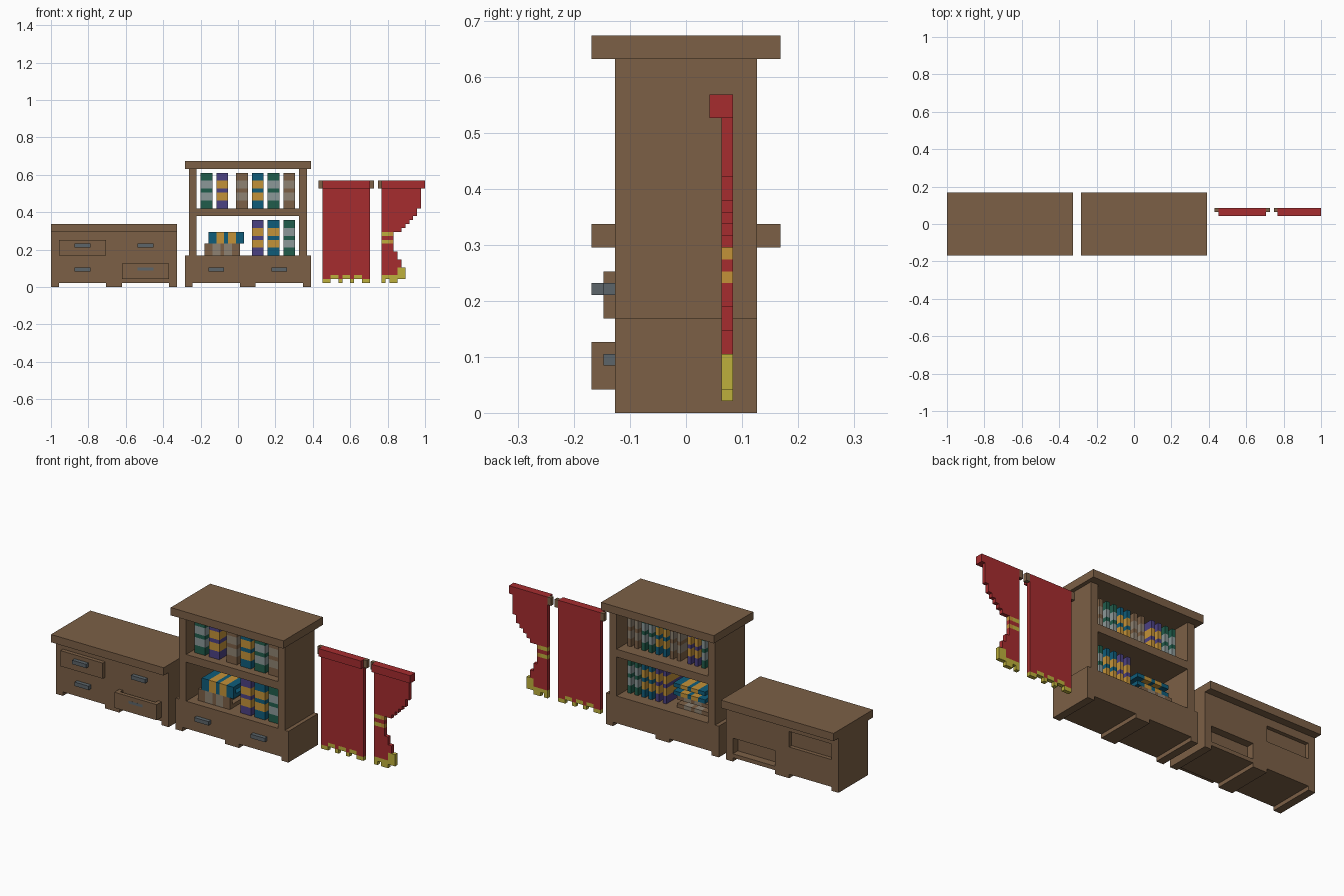
import bpy
import bmesh

default_cube = bpy.data.objects.get("Cube")
if default_cube:
    bpy.data.objects.remove(default_cube, do_unlink=True)

UNIT = 2 / 95      # one grid block
CENTRE = 47.5      # half the row length in blocks


def linear(channel):
    c = channel / 255
    return c / 12.92 if c <= 0.04045 else ((c + 0.055) / 1.055) ** 2.4


def make_material(name, rgb):
    colour = [linear(c) for c in rgb] + [1]
    material = bpy.data.materials.new(name)
    material.use_nodes = True
    material.diffuse_color = colour
    for node in material.node_tree.nodes:
        if node.type == 'BSDF_PRINCIPLED':
            node.inputs["Base Color"].default_value = colour
            node.inputs["Roughness"].default_value = 0.9
    return material


brown = make_material("wood brown", (124, 96, 70))
red = make_material("curtain red", (166, 44, 47))
slate = make_material("handle slate", (92, 101, 106))
green = make_material("book green", (32, 92, 75))
grey = make_material("book grey", (140, 153, 153))
purple = make_material("book purple", (75, 65, 130))
gold = make_material("book gold", (196, 146, 56))
blue = make_material("book blue", (15, 92, 122))
yellow = make_material("fringe yellow", (190, 176, 60))
taupe = make_material("book taupe", (142, 130, 114))


def build(name, parts):
    """Make one object from (material, boxes) pairs; a box is x, y, z ranges in blocks."""
    mesh = bpy.data.meshes.new(name)
    bm = bmesh.new()
    for slot, (material, boxes) in enumerate(parts):
        mesh.materials.append(material)
        for xs, ys, zs in boxes:
            made = bmesh.ops.create_cube(bm, size=1)
            for vert in made["verts"]:
                x, y, z = (r[int(c > 0)] for r, c in zip((xs, ys, zs), vert.co))
                vert.co = ((x - CENTRE) * UNIT, y * UNIT, z * UNIT)
                for face in vert.link_faces:
                    face.material_index = slot
    bm.to_mesh(mesh)
    bm.free()
    obj = bpy.data.objects.new(name, mesh)
    bpy.context.scene.collection.objects.link(obj)
    return obj


def cut(target, box):
    """Carve a box-shaped recess out of a part."""
    cutter = build(target.name + "_cutter", [(brown, [box])])
    cutter.hide_render = True
    modifier = target.modifiers.new("recess", 'BOOLEAN')
    modifier.operation = 'DIFFERENCE'
    modifier.solver = 'EXACT'
    modifier.object = cutter
    bpy.context.view_layer.objects.active = target
    bpy.ops.object.modifier_apply(modifier=modifier.name)
    bpy.data.objects.remove(cutter, do_unlink=True)


BODY = (-6, 6)
TOP = (-8, 8)


def feet(name, x):
    """Three runners under a cabinet, from front to back."""
    spans = [(x, x + 2), (x + 14, x + 18), (x + 30, x + 32)]
    build(name, [(brown, [(span, BODY, (0, 1)) for span in spans])])


def handle(name, x, z, front):
    build(name, [(slate, [((x, x + 4), (front - 1, front), (z, z + 1))])])


# Dresser
feet("dresser_feet", 0)
dresser = build("dresser_body", [(brown, [((0, 32), BODY, (1, 14))])])
build("dresser_top", [(brown, [((0, 32), TOP, (14, 16))])])
cut(dresser, ((2, 14), (5, 7), (8, 12)))
cut(dresser, ((18, 30), (4, 7), (2, 6)))
build("upper_drawer", [(brown, [((2, 14), (-7, -6), (8, 12))])])
well = (-7, -6)
build("open_drawer", [(brown, [
    ((18, 30), (-8, -7), (2, 6)),
    ((18, 30), well, (2, 3)),
    ((18, 19), well, (3, 6)),
    ((29, 30), well, (3, 6)),
])])
handle("upper_drawer_handle", 6, 10, -7)
handle("right_drawer_handle", 22, 10, -6)
handle("lower_drawer_handle", 6, 4, -6)
build("open_drawer_handle", [(slate, [((22, 26), (-8.02, -8), (4.2, 4.9))])])

# Bookcase
feet("bookcase_feet", 34)
build("bookcase_base", [(brown, [((34, 66), BODY, (1, 8))])])
build("bookcase_sides", [(brown, [((x, x + 2), BODY, (8, 30)) for x in (35, 63)])])
build("bookcase_shelf", [(brown, [((37, 63), BODY, (18, 20))])])
build("bookcase_top", [(brown, [((34, 66), TOP, (30, 32))])])
for x in (40, 56):
    handle("bookcase_handle", x, 4, -6)


def book(name, x, z, main, trim, lying=False):
    """A banded cover: a spine in front and two boards running back."""
    edges = [0, 2, 4, 5, 7, 9]
    groups = ([], [])
    for i, band in enumerate(zip(edges, edges[1:])):
        for thick, depth in (((0, 3), (-4, -3)), ((0, 1), (-3, 3)), ((2, 3), (-3, 3))):
            across, up = (band, thick) if lying else (thick, band)
            groups[i % 2].append(([x + a for a in across], depth, [z + u for u in up]))
    build(name, [(main, groups[0]), (trim, groups[1])])


# Books on the upper and lower shelves
for x, main, trim in ((38, green, grey), (42, purple, gold), (47, brown, taupe),
                      (51, blue, gold), (55, green, grey), (59, brown, taupe)):
    book("upper_book", x, 20, main, trim)
for x, main, trim in ((51, purple, gold), (55, blue, gold), (59, green, grey)):
    book("lower_book", x, 8, main, trim)
book("flat_book_bottom", 39, 8, brown, taupe, lying=True)
book("flat_book_top", 40, 11, blue, gold, lying=True)

CLOTH = (3, 4)


def valance(name, left, right, caps):
    build(name, [(red, [((left, right), (2, 4), (25, 27))])])
    build(name + "_rod_ends", [(brown, [((x, x + 1), CLOTH, (25, 27)) for x in caps])])


# Straight curtain with an arched fringe
valance("straight_valance", 69, 81, (68, 81))
tabs = [(69, 71), (73, 74), (76, 77), (79, 81)]
arches = [(a[1], b[0]) for a, b in zip(tabs, tabs[1:])]
build("straight_curtain", [
    (red, [((69, 81), CLOTH, (3, 25))] + [(t, CLOTH, (2, 3)) for t in tabs]),
    (yellow, [(t, CLOTH, (1, 2)) for t in tabs] + [(a, CLOTH, (2, 3)) for a in arches]),
])

# Gathered curtain, stepped in towards its tie
valance("gathered_valance", 84, 95, (83,))
levels = [5, 7, 9, 11]
widths = [5, 4, 3]
levels_above = [14, 15, 16, 17, 18, 20, 25]
widths_above = [5, 6, 7, 8, 9, 10]
steps = list(zip(levels, levels[1:], widths))
steps += zip(levels_above, levels_above[1:], widths_above)
folds = [((84, 84 + w), CLOTH, (low, high)) for low, high, w in steps]
folds += [((84, 87), CLOTH, (12, 13)), ((84, 88), CLOTH, (3, 5))]
build("gathered_curtain", [(red, folds)])
build("curtain_tie", [
    (yellow, [((84, 86), CLOTH, (z, z + 1)) for z in (11, 13)]),
    (gold, [((86, 87), CLOTH, (z, z + 1)) for z in (11, 13)]),
])
build("gathered_fringe", [(yellow, [
    ((84, 88), CLOTH, (2, 3)),
    ((84, 85), CLOTH, (1, 2)),
    ((86, 88), CLOTH, (1, 2)),
    ((88, 90), CLOTH, (2, 5)),
])])
